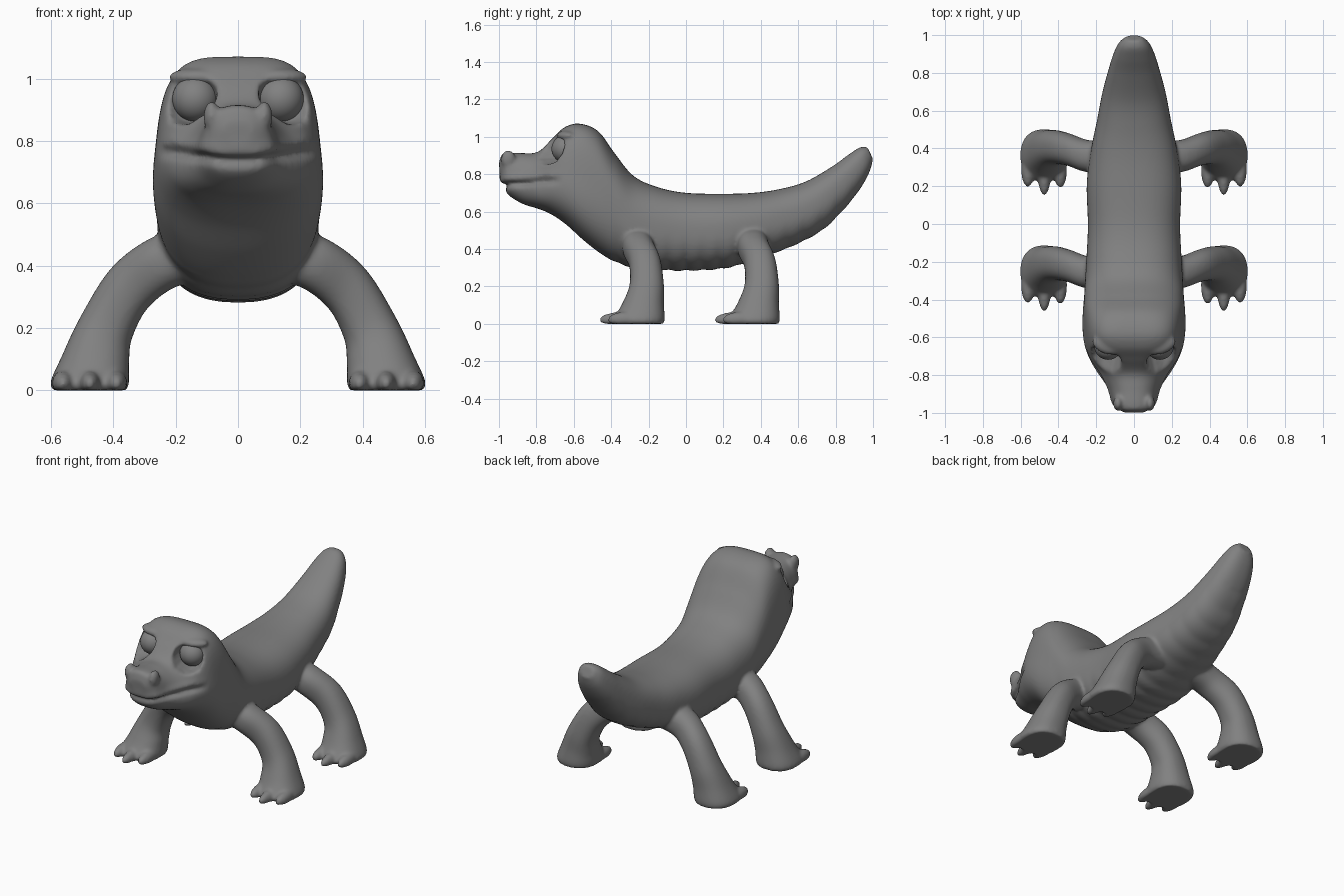
import bpy, bmesh, math
from mathutils import Vector, Matrix

if "Cube" in bpy.data.objects:
    bpy.data.objects.remove(bpy.data.objects["Cube"])


def catmull(rows, steps):
    # smooth interpolation between the listed sections
    out = []
    for i in range(len(rows) - 1):
        p = [rows[max(0, min(len(rows) - 1, i + k))] for k in (-1, 0, 1, 2)]
        for s in range(steps):
            t = s / steps
            out.append([0.5 * (2 * b + (c - a) * t + (2 * a - 5 * b + 4 * c - d) * t * t
                               + (3 * b - a - 3 * c + d) * t ** 3) for a, b, c, d in zip(*p)])
    return out + [list(rows[-1])]


def unit_ring(count, n):
    # superellipse outline
    pts = []
    for i in range(count):
        a = 2 * math.pi * i / count
        c, s = math.cos(a), math.sin(a)
        # only the upper half takes a squarer outline than 2.4
        e = n if s > 0 else min(n, 2.4)
        pts.append((math.copysign(abs(c) ** (2 / e), c), math.copysign(abs(s) ** (2 / e), s)))
    return pts


def loft(bm, rings):
    vs = [[bm.verts.new(p) for p in r] for r in rings]
    n = len(vs[0])
    for a, b in zip(vs, vs[1:]):
        for i in range(n):
            bm.faces.new((a[i], a[(i + 1) % n], b[(i + 1) % n], b[i]))
    bm.faces.new(vs[0])
    bm.faces.new(vs[-1])


def blob(bm, loc, size, turn=0):
    m = (Matrix.Translation(loc) @ Matrix.Rotation(turn, 4, 'Z')
         @ Matrix.Diagonal((*size, 1)))
    bmesh.ops.create_uvsphere(bm, u_segments=20, v_segments=12, radius=1, matrix=m)


# head, trunk and tail: top y, top z, bottom y, bottom z, half width, top taper
SECTIONS = [
    (-1.0, .86, -.995, .79, .05, 0), (-.985, .905, -.975, .73, .085, 0),
    (-.955, .915, -.945, .685, .11, .05), (-.87, .912, -.87, .64, .136, .15),
    (-.79, .92, -.79, .615, .182, .25), (-.715, .99, -.72, .585, .228, .17),
    (-.65, 1.05, -.64, .53, .256, .14), (-.57, 1.07, -.54, .44, .268, .13),
    (-.47, 1.03, -.44, .365, .268, .08), (-.38, .91, -.36, .325, .263, 0),
    (-.28, .79, -.28, .30, .258, 0), (-.15, .73, -.15, .29, .25, 0),
    (0, .70, 0, .285, .244, 0), (.2, .695, .22, .30, .25, 0),
    (.36, .70, .42, .36, .228, 0), (.5, .72, .6, .43, .195, 0),
    (.64, .76, .74, .51, .168, 0), (.78, .84, .85, .62, .135, 0),
    (.87, .905, .93, .72, .108, 0), (.93, .943, .98, .81, .08, 0),
    (.97, .945, 1.0, .88, .045, 0)]

bm = bmesh.new()
rings = []
for yt, zt, yb, zb, hw, k in catmull(SECTIONS, 10):
    n = 2.4 + 1.5 * math.exp(-((yt + .57) / .13) ** 2)
    rings.append([(hw * c * (1 - k * s), (yt + yb) / 2 + s * (yt - yb) / 2,
                   (zt + zb) / 2 + s * (zt - zb) / 2) for c, s in unit_ring(120, n)])
loft(bm, rings)
bmesh.ops.recalc_face_normals(bm, faces=bm.faces)
bm.normal_update()

# mouth groove, belly folds and eye sockets
push = Vector((-.25, .97, 0)).normalized()
socket = Vector((.15, -.715, .93))
for v in bm.verts:
    x, y, z = v.co
    n = v.normal.copy()
    if y < -.66:
        zm = .735 + .03 * max(0, min(1, (abs(x) - .05) / .16))
        fade = min(1, (-.66 - y) / .08)
        v.co -= n * fade * (.026 * math.exp(-((z - zm) / .014) ** 2)
                            - .008 * math.exp(-((z - zm - .03) / .02) ** 2))
    if n.z < 0 and -.42 < y < .9:
        depth = .009 if -.25 < y < .3 else .004
        v.co += n * depth * min(1, -n.z * 1.6) * (abs(math.sin(math.pi * y / .09)) - .6)
    side = 1 if x >= 0 else -1
    rel = Vector((v.co.x * side, v.co.y, v.co.z)) - socket
    gap = rel.length_squared - .088 ** 2
    if gap < 0:
        b = rel.dot(push)
        step = push * (-b + math.sqrt(b * b - gap))
        v.co += Vector((step.x * side, step.y, 0))

# nostril wings and brows
for s in (-1, 1):
    blob(bm, (s * .084, -.95, .878), (.027, .04, .05))
    blob(bm, (s * .14, -.64, 1.005), (.085, .05, .028), s * .3)

# legs with toes: centre x, y, z, half width, half depth, tilt
LEG = [(.14, -.255, .44, .09, .08, 70), (.25, -.255, .405, .088, .085, 65),
       (.35, -.22, .325, .09, .085, 56), (.42, -.21, .205, .09, .092, 30),
       (.455, -.23, .105, .107, .112, 8), (.475, -.25, .03, .126, .137, 0),
       (.475, -.25, .0, .12, .132, 0)]
TOES = [(.562, -.325, .095), (.475, -.34, .125), (.39, -.325, .1)]
for s in (-1, 1):
    for dy in (0, .615):
        rings = []
        for cx, cy, cz, a, b, tilt in catmull(LEG, 5):
            t = math.radians(tilt)
            rings.append([(s * (cx + a * c * math.cos(t)), cy + dy + b * d,
                           max(0, cz + a * c * math.sin(t))) for c, d in unit_ring(32, 2.3)])
        loft(bm, rings)
        for tx, ty, length in TOES:
            blob(bm, (s * tx, ty + dy, .022), (.036, length, .042))
for v in bm.verts:
    v.co.z = max(0, v.co.z)

bmesh.ops.recalc_face_normals(bm, faces=bm.faces)
mesh = bpy.data.meshes.new("body")
bm.to_mesh(mesh)
bm.free()
body = bpy.data.objects.new("body", mesh)
bpy.context.collection.objects.link(body)

# dark grey skin
grey = bpy.data.materials.new("dark_grey")
grey.diffuse_color = (.22, .22, .22, 1)
grey.use_nodes = True
grey.node_tree.nodes["Principled BSDF"].inputs["Base Color"].default_value = grey.diffuse_color
mesh.materials.append(grey)

# fuse all parts into one soft skin
rem = body.modifiers.new("fuse", 'REMESH')
rem.mode = 'VOXEL'
rem.voxel_size = .0095
rem.use_smooth_shade = True
sm = body.modifiers.new("soften", 'SMOOTH')
sm.factor = .5
sm.iterations = 7

# eyes
for s, name in ((-1, "right_eye"), (1, "left_eye")):
    bpy.ops.mesh.primitive_uv_sphere_add(segments=32, ring_count=20, radius=.074,
                                         location=(s * .137, -.645, .935))
    eye = bpy.context.object
    eye.name = name
    eye.data.materials.append(grey)
    bpy.ops.object.shade_smooth()
